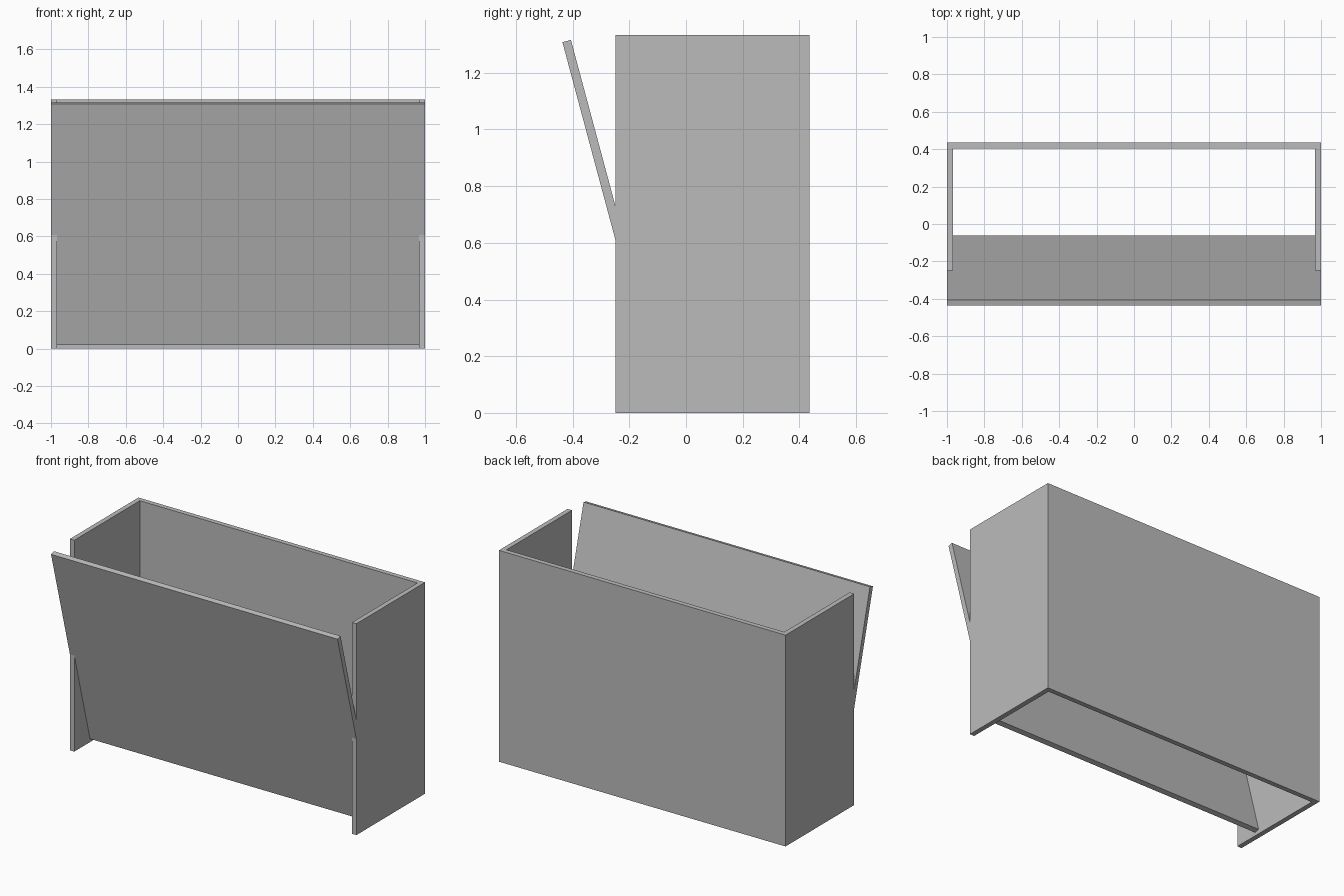
import bpy
import bmesh
from math import radians, sin, cos

if "Cube" in bpy.data.objects:
    bpy.data.objects.remove(bpy.data.objects["Cube"], do_unlink=True)

GREY = (0.5, 0.5, 0.5, 1)
grey = bpy.data.materials.new("plain grey")
grey.use_nodes = True
grey.diffuse_color = GREY
grey.node_tree.nodes["Principled BSDF"].inputs["Base Color"].default_value = GREY

HEIGHT, BOARD = 1.333, 0.031
BACK, SIDE_FRONT = 0.436, -0.248


def board(name, x0, x1, profile):
    """Extrude a (y, z) profile from x0 to x1."""
    bm = bmesh.new()
    face = bm.faces.new([bm.verts.new((x0, y, z)) for y, z in profile])
    ext = bmesh.ops.extrude_face_region(bm, geom=[face])
    moved = [v for v in ext["geom"] if isinstance(v, bmesh.types.BMVert)]
    bmesh.ops.translate(bm, verts=moved, vec=(x1 - x0, 0, 0))
    bmesh.ops.recalc_face_normals(bm, faces=bm.faces)
    mesh = bpy.data.meshes.new(name)
    bm.to_mesh(mesh)
    bm.free()
    mesh.materials.append(grey)
    obj = bpy.data.objects.new(name, mesh)
    bpy.context.collection.objects.link(obj)


def upright(y0, y1):
    return [(y0, 0), (y1, 0), (y1, HEIGHT), (y0, HEIGHT)]


# Back and side boards
inner_back = BACK - BOARD
board("back_panel", -1, 1, upright(inner_back, BACK))
board("left_side", 1 - BOARD, 1, upright(SIDE_FRONT, inner_back))
board("right_side", -1, BOARD - 1, upright(SIDE_FRONT, inner_back))

# Front board leaning outward, passing between and over the sides
tilt = radians(15)
top_y, top_z = -0.436, 1.308
down_y, down_z = HEIGHT * sin(tilt), -HEIGHT * cos(tilt)
in_y, in_z = BOARD * cos(tilt), BOARD * sin(tilt)
board("front_panel", -0.9995, 0.9995, [
    (top_y, top_z),
    (top_y + down_y, top_z + down_z),
    (top_y + down_y + in_y, top_z + down_z + in_z),
    (top_y + in_y, top_z + in_z),
])
